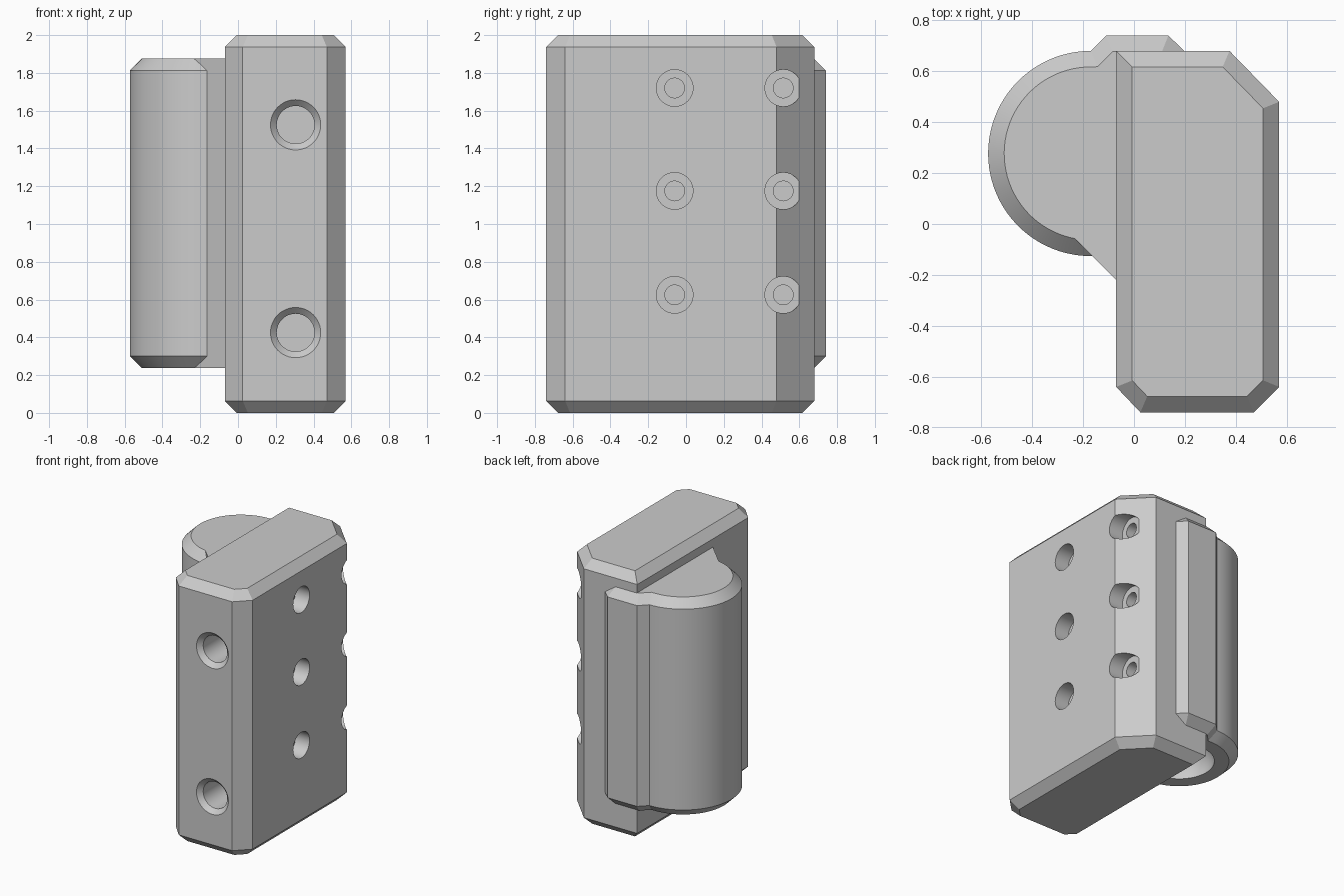
import bpy, bmesh, math
from mathutils import Vector, Matrix

cube = bpy.data.objects.get("Cube")
if cube:
    bpy.data.objects.remove(cube, do_unlink=True)

grey = bpy.data.materials.new("light grey")
grey.use_nodes = True
grey.diffuse_color = (0.6, 0.6, 0.6, 1)
grey.node_tree.nodes["Principled BSDF"].inputs["Base Color"].default_value = (0.6, 0.6, 0.6, 1)

CHAMFER = 0.063


def finish(bm, name):
    bmesh.ops.recalc_face_normals(bm, faces=bm.faces)
    mesh = bpy.data.meshes.new(name)
    bm.to_mesh(mesh)
    bm.free()
    mesh.materials.append(grey)
    ob = bpy.data.objects.new(name, mesh)
    bpy.context.collection.objects.link(ob)
    return ob


def bridge(bm, rings):
    """Skin a stack of equal-sized vertex rings and cap both ends."""
    for a, b in zip(rings, rings[1:]):
        for i in range(len(a)):
            j = (i + 1) % len(a)
            bm.faces.new((a[i], a[j], b[j], b[i]))
    bm.faces.new(rings[0][::-1])
    bm.faces.new(rings[-1])


def inset(points, d):
    """Mitred inward offset of a counter-clockwise outline."""
    result = []
    for i, p in enumerate(points):
        p = Vector(p)
        e1 = (p - Vector(points[i - 1])).normalized()
        e2 = (Vector(points[(i + 1) % len(points)]) - p).normalized()
        n1, n2 = Vector((-e1.y, e1.x)), Vector((-e2.y, e2.x))
        result.append(p + (n1 + n2) * d / (1 + n1.dot(n2)))
    return result


def prism(name, outline, bottom, top, chamfer=0):
    levels = [(bottom, outline), (top, outline)]
    if chamfer:
        small = inset(outline, chamfer)
        levels = [(bottom, small), (bottom + chamfer, outline),
                  (top - chamfer, outline), (top, small)]
    bm = bmesh.new()
    bridge(bm, [[bm.verts.new((p[0], p[1], z)) for p in pts] for z, pts in levels])
    return finish(bm, name)


def add_bore(bm, steps, location, direction, sides=48):
    """Stepped round cutter; steps are (depth, radius) along direction."""
    turn = Vector(direction).to_track_quat('Z', 'Y').to_matrix().to_4x4()
    place = Matrix.Translation(location) @ turn
    angles = [2 * math.pi * i / sides for i in range(sides)]
    bridge(bm, [[bm.verts.new(place @ Vector((r * math.cos(a), r * math.sin(a), d)))
                 for a in angles] for d, r in steps])


def combine(ob, other, operation):
    other.hide_render = True
    mod = ob.modifiers.new(operation.lower(), 'BOOLEAN')
    mod.operation, mod.solver, mod.object = operation, 'EXACT', other
    bpy.context.view_layer.objects.active = ob
    bpy.ops.object.modifier_apply(modifier=mod.name)
    bpy.data.objects.remove(other, do_unlink=True)


# Main block with chamfered corners and rims
block = prism("main_block", [(-0.07, -0.64), (0.025, -0.74), (0.47, -0.74), (0.57, -0.64),
                             (0.57, 0.48), (0.375, 0.68), (-0.07, 0.68)], 0, 2, CHAMFER)

# Countersunk front holes and counterbored side holes
bm = bmesh.new()
for z in (0.425, 1.525):
    add_bore(bm, [(-0.01, 0.143), (0.033, 0.1), (0.3, 0.1)], (0.305, -0.74, z), (0, 1, 0))
for y in (-0.06, 0.515):
    for z in (0.625, 1.175, 1.72):
        add_bore(bm, [(-0.05, 0.097), (0.115, 0.097), (0.115, 0.052), (0.27, 0.052)],
                 (0.57, y, z), (-1, 0, 0))
combine(block, finish(bm, "hole_cutters"), 'DIFFERENCE')

# Round barrel running into a flat back flange
centre, radius = Vector((-0.17, 0.277)), 0.403
arc = [centre + radius * Vector((math.cos(a), math.sin(a)))
       for a in (math.radians(90 + 195 * i / 48) for i in range(49))]
barrel = prism("barrel", arc + [Vector(p) for p in [
    (0.26, -0.11), (0.26, 0.62), (0.135, 0.74), (-0.11, 0.74)]], 0.237, 1.875, CHAMFER)

# Sloping web between barrel and block
web = prism("web", [(-0.27, -0.02), (-0.07, -0.22), (0.1, -0.22), (0.1, -0.02)], 0.237, 1.875)
combine(barrel, web, 'UNION')

# Domed socket in the barrel's underside
bm = bmesh.new()
bmesh.ops.create_uvsphere(bm, u_segments=48, v_segments=24, radius=0.24,
                          matrix=Matrix.Translation((centre.x, centre.y, 0.237)))
combine(barrel, finish(bm, "socket_cutter"), 'DIFFERENCE')

# Smooth the round surfaces, keep creases sharp
bpy.ops.object.select_all(action='DESELECT')
for ob in (block, barrel):
    ob.select_set(True)
    bpy.context.view_layer.objects.active = ob
bpy.ops.object.shade_smooth_by_angle(angle=math.radians(25))
